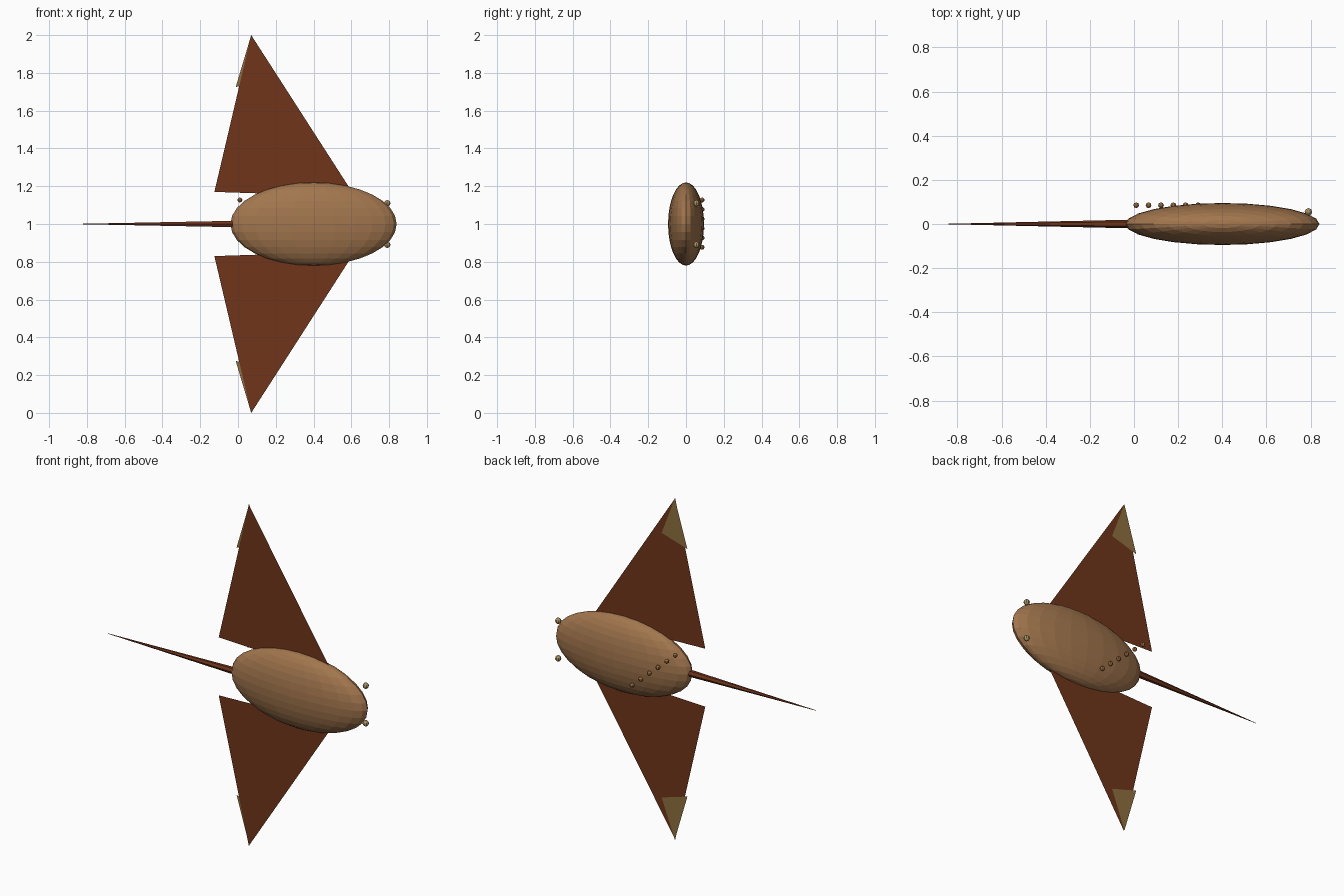
import bpy, bmesh, math
from mathutils import Vector

if "Cube" in bpy.data.objects:
    bpy.data.objects.remove(bpy.data.objects["Cube"])


def material(name, r, g, b):
    m = bpy.data.materials.new(name)
    m.diffuse_color = (r, g, b, 1)
    m.use_nodes = True
    m.node_tree.nodes["Principled BSDF"].inputs["Base Color"].default_value = m.diffuse_color
    return m


SKIN = material("skin", 0.36, 0.18, 0.075)
FIN = material("fin_brown", 0.16, 0.035, 0.011)
TIP = material("tip_tan", 0.27, 0.16, 0.05)
EYE = material("eye_tan", 0.40, 0.29, 0.13)
SPOT = material("spot_brown", 0.32, 0.15, 0.05)


def ball(name, centre, radii, mat, segments, rings):
    bpy.ops.mesh.primitive_uv_sphere_add(segments=segments, ring_count=rings, radius=1, location=centre)
    ob = bpy.context.object
    ob.name = name
    ob.scale = radii
    ob.data.materials.append(mat)
    return ob


def sheet(name, outline, y, mat):
    """Flat panel in the xz plane."""
    me = bpy.data.meshes.new(name)
    me.from_pydata([(x, y, z) for x, z in outline], [], [range(len(outline))])
    me.materials.append(mat)
    ob = bpy.data.objects.new(name, me)
    bpy.context.collection.objects.link(ob)
    return ob


# Flattened body
ball("body", (0.40, 0, 1), (0.44, 0.095, 0.22), SKIN, 24, 16)

# Paper-thin wings, tip patches on the back and eyes, mirrored about z = 1
for side, s in (("upper", 1), ("lower", -1)):
    wing = [(-0.125, 0.17), (0.07, 1.0), (0.62, 0.145)]
    patch = [(-0.012, 0.725), (0.07, 1.0), (0.155, 0.775)]
    sheet(side + "_wing", [(x, 1 + s * z) for x, z in wing], 0, FIN)
    sheet(side + "_wing_tip_patch", [(x, 1 + s * z) for x, z in patch], 0.004, TIP)
    ball(side + "_eye", (0.79, 0.055, 1 + s * 0.11), (0.017,) * 3, EYE, 8, 6)

# Tapering whip tail
bpy.ops.mesh.primitive_cone_add(vertices=6, radius1=0.02, radius2=0.001, depth=0.85,
                                location=(-0.42, 0, 1), rotation=(0, -math.pi / 2, 0))
tail = bpy.context.object
tail.name = "tail"
tail.data.materials.append(FIN)

# Diagonal row of spots across the back
for i in range(6):
    ball(f"spot_{i + 1}", (0.01 + 0.056 * i, 0.085, 1.127 - 0.05 * i), (0.013,) * 3, SPOT, 8, 6)
